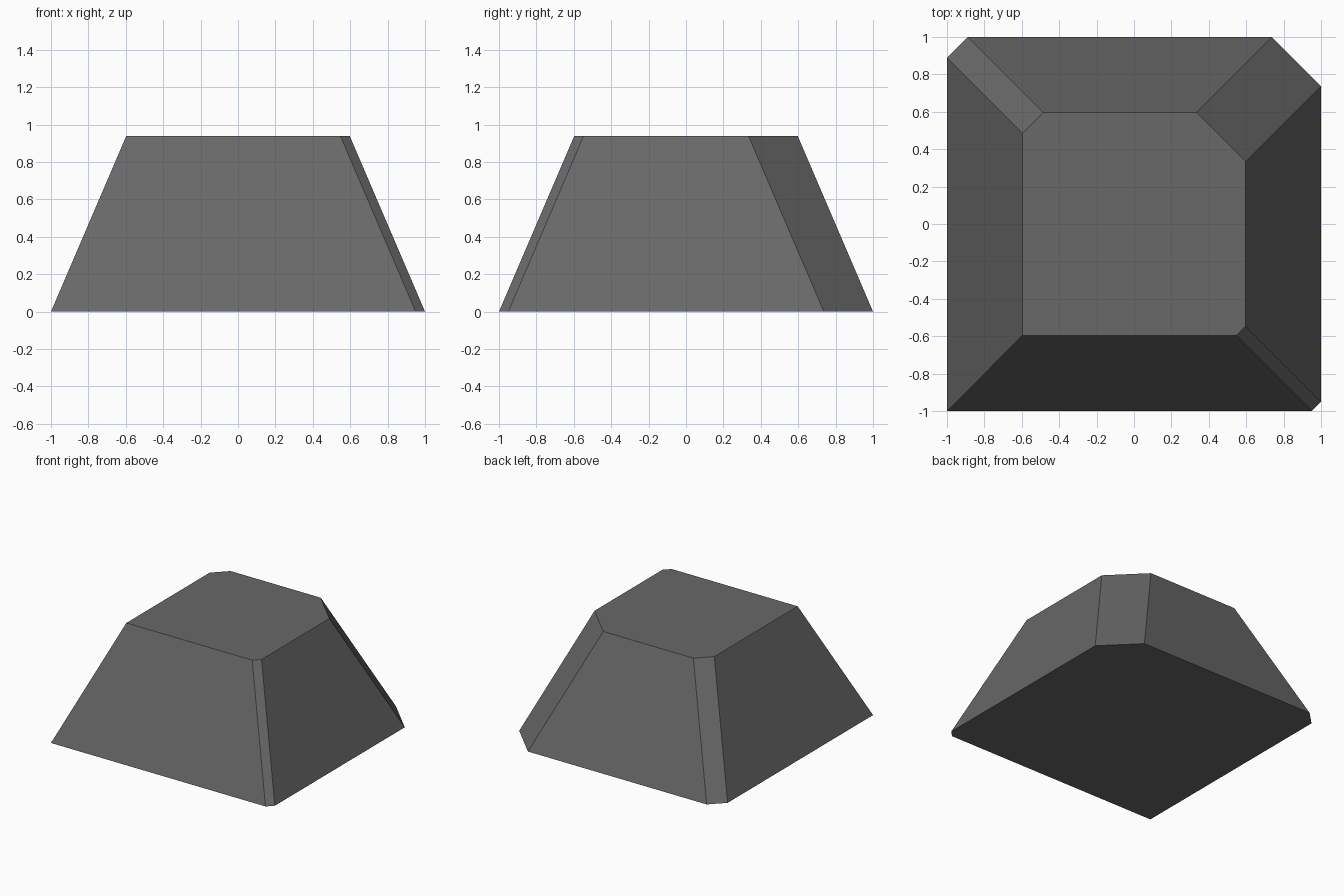
import bpy
import bmesh

default = bpy.data.objects.get("Cube")
if default:
    bpy.data.objects.remove(default, do_unlink=True)

HEIGHT = 0.94
BASE_HALF = 1.0
TOP_HALF = 0.597
# Corner signs (anticlockwise) and the width of each corner's chamfer
CORNERS = [(-1, -1, 0.0), (1, -1, 0.05), (1, 1, 0.263), (-1, 1, 0.112)]


def ring(bm, half, z):
    """Square outline with individually chamfered corners."""
    verts = []
    for sx, sy, cut in CORNERS:
        ends = [(sx * half, sy * (half - cut)), (sx * (half - cut), sy * half)]
        if sx * sy < 0:
            ends.reverse()
        if cut == 0:
            ends = ends[:1]
        verts += [bm.verts.new((x, y, z)) for x, y in ends]
    return verts


# Plain dark grey material
grey = bpy.data.materials.new("dark_grey")
grey.use_nodes = True
colour = (0.14, 0.14, 0.14, 1.0)
grey.diffuse_color = colour
grey.node_tree.nodes["Principled BSDF"].inputs["Base Color"].default_value = colour

# Tapered block: base, top and sloping sides
bm = bmesh.new()
base = ring(bm, BASE_HALF, 0.0)
top = ring(bm, TOP_HALF, HEIGHT)
bm.faces.new(base[::-1])
bm.faces.new(top)
count = len(base)
for i in range(count):
    j = (i + 1) % count
    bm.faces.new((base[i], base[j], top[j], top[i]))
bmesh.ops.recalc_face_normals(bm, faces=bm.faces)

mesh = bpy.data.meshes.new("tapered_block")
bm.to_mesh(mesh)
bm.free()
mesh.materials.append(grey)
block = bpy.data.objects.new("tapered_block", mesh)
bpy.context.collection.objects.link(block)
